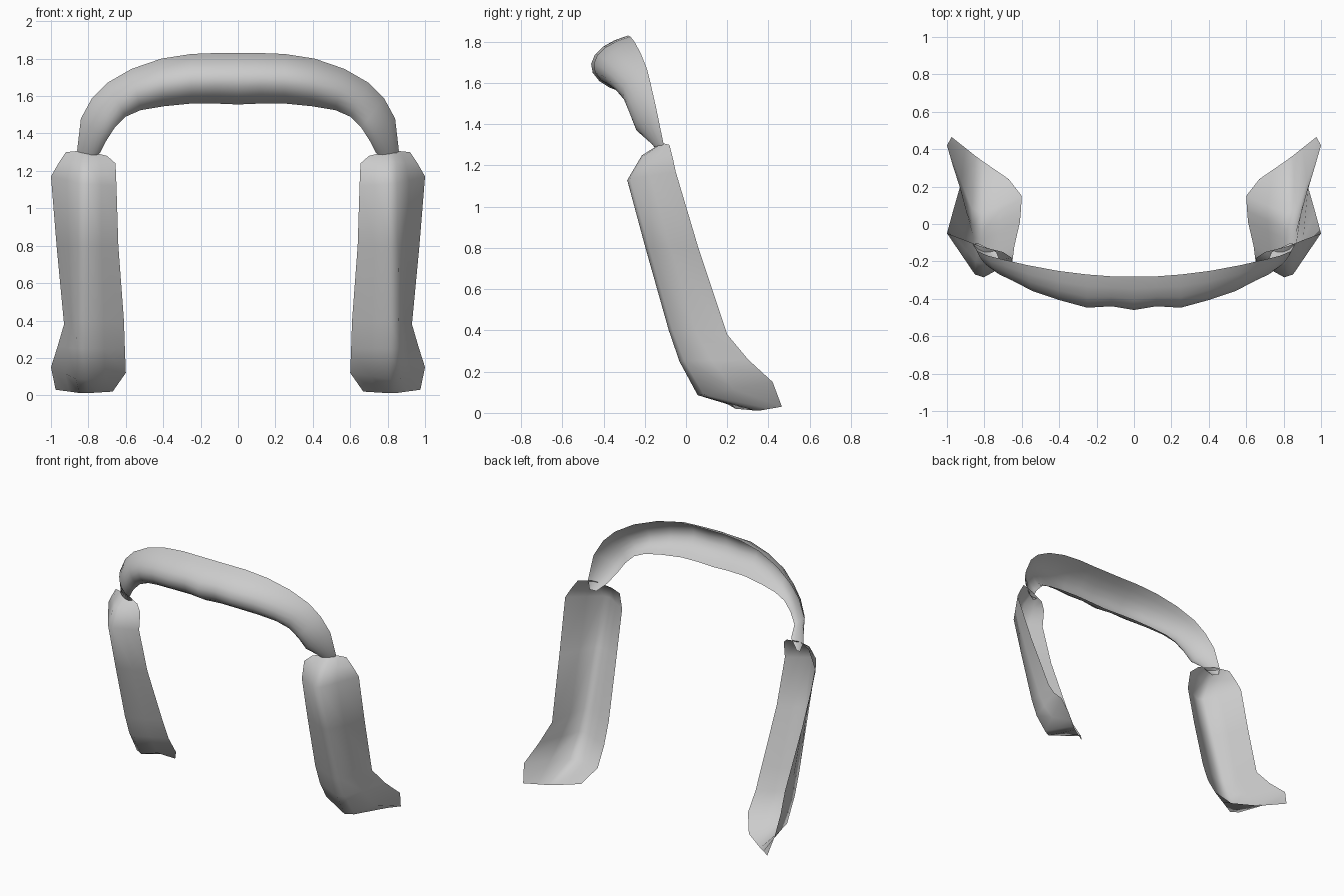
import bpy, math
from mathutils import Vector

if "Cube" in bpy.data.objects:
    bpy.data.objects.remove(bpy.data.objects["Cube"])

grey = bpy.data.materials.new("plain_grey")
grey.diffuse_color = (0.6, 0.6, 0.6, 1)
grey.use_nodes = True
grey.node_tree.nodes["Principled BSDF"].inputs["Base Color"].default_value = grey.diffuse_color


def sheet(name, rows, flip=False):
    """Skin a grid of points as one smooth open shell."""
    n = len(rows[0])
    verts = [p for row in rows for p in row]
    faces = []
    for r in range(len(rows) - 1):
        for c in range(n - 1):
            a = r * n + c
            f = (a, a + n, a + n + 1, a + 1)
            faces.append(f[::-1] if flip else f)
    me = bpy.data.meshes.new(name)
    me.from_pydata(verts, [], faces)
    me.materials.append(grey)
    ob = bpy.data.objects.new(name, me)
    bpy.context.collection.objects.link(ob)
    bpy.context.view_layer.objects.active = ob
    ob.select_set(True)
    bpy.ops.object.shade_smooth_by_angle(angle=math.radians(60))
    ob.select_set(False)
    return ob


# Side panels: inner edge, front ridge and outer edge, from shoulder to foot
panel = [
    ((0.70, -0.15, 1.28), (0.82, -0.12, 1.31), (0.92, -0.08, 1.30)),
    ((0.655, -0.18, 1.24), (0.83, -0.22, 1.25), (0.96, -0.065, 1.24)),
    ((0.65, -0.20, 1.12), (0.83, -0.30, 1.13), (1.00, -0.05, 1.17)),
    ((0.64, -0.12, 0.80), (0.84, -0.21, 0.80), (0.97, 0.06, 0.80)),
    ((0.61, 0.01, 0.40), (0.85, -0.10, 0.40), (0.93, 0.20, 0.38)),
    ((0.605, 0.07, 0.25), (0.85, -0.05, 0.25), (0.965, 0.30, 0.26)),
    ((0.60, 0.15, 0.12), (0.85, 0.04, 0.08), (1.00, 0.42, 0.15)),
    ((0.67, 0.24, 0.02), (0.83, 0.35, 0.01), (0.975, 0.465, 0.03)),
]


def panel_rows(side):
    rows = []
    for row in panel:
        i, r, o = (Vector((p[0] * side, p[1], p[2])) for p in row)
        rows.append([i, i.lerp(r, 0.45), i.lerp(r, 0.85),
                     r.lerp(o, 0.12), r.lerp(o, 0.5), o])
    return rows


sheet("right_panel", panel_rows(1))
sheet("left_panel", panel_rows(-1), flip=True)

# Collar: upper edge, lower edge and forward bulge, from the centre outwards
collar = [
    ((0.00, -0.28, 1.83), (0.00, -0.31, 1.555), 0.165),
    ((0.12, -0.28, 1.83), (0.12, -0.31, 1.56), 0.145),
    ((0.25, -0.27, 1.825), (0.25, -0.305, 1.56), 0.16),
    ((0.41, -0.25, 1.80), (0.40, -0.29, 1.545), 0.135),
    ((0.57, -0.22, 1.745), (0.52, -0.275, 1.525), 0.11),
    ((0.70, -0.19, 1.67), (0.60, -0.265, 1.49), 0.075),
    ((0.78, -0.17, 1.59), (0.66, -0.25, 1.43), 0.06),
    ((0.84, -0.145, 1.48), (0.705, -0.23, 1.36), 0.045),
    ((0.86, -0.11, 1.31), (0.735, -0.15, 1.30), 0.03),
    ((0.84, -0.10, 1.25), (0.80, -0.12, 1.24), 0.0),
]


def collar_section(section, side):
    top, low, bulge = section
    top = Vector((top[0] * side, top[1], top[2]))
    low = Vector((low[0] * side, low[1], low[2]))
    pts = []
    for k in range(9):
        t = k / 8
        p = top.lerp(low, (1 - math.cos(math.pi * t)) / 2 * 0.5 + t * 0.5)
        p.y -= bulge * math.sin(math.pi * t)
        pts.append(p)
    return pts


rows = [collar_section(s, -1) for s in reversed(collar[1:])]
rows += [collar_section(s, 1) for s in collar]
sheet("collar", rows, flip=True)
